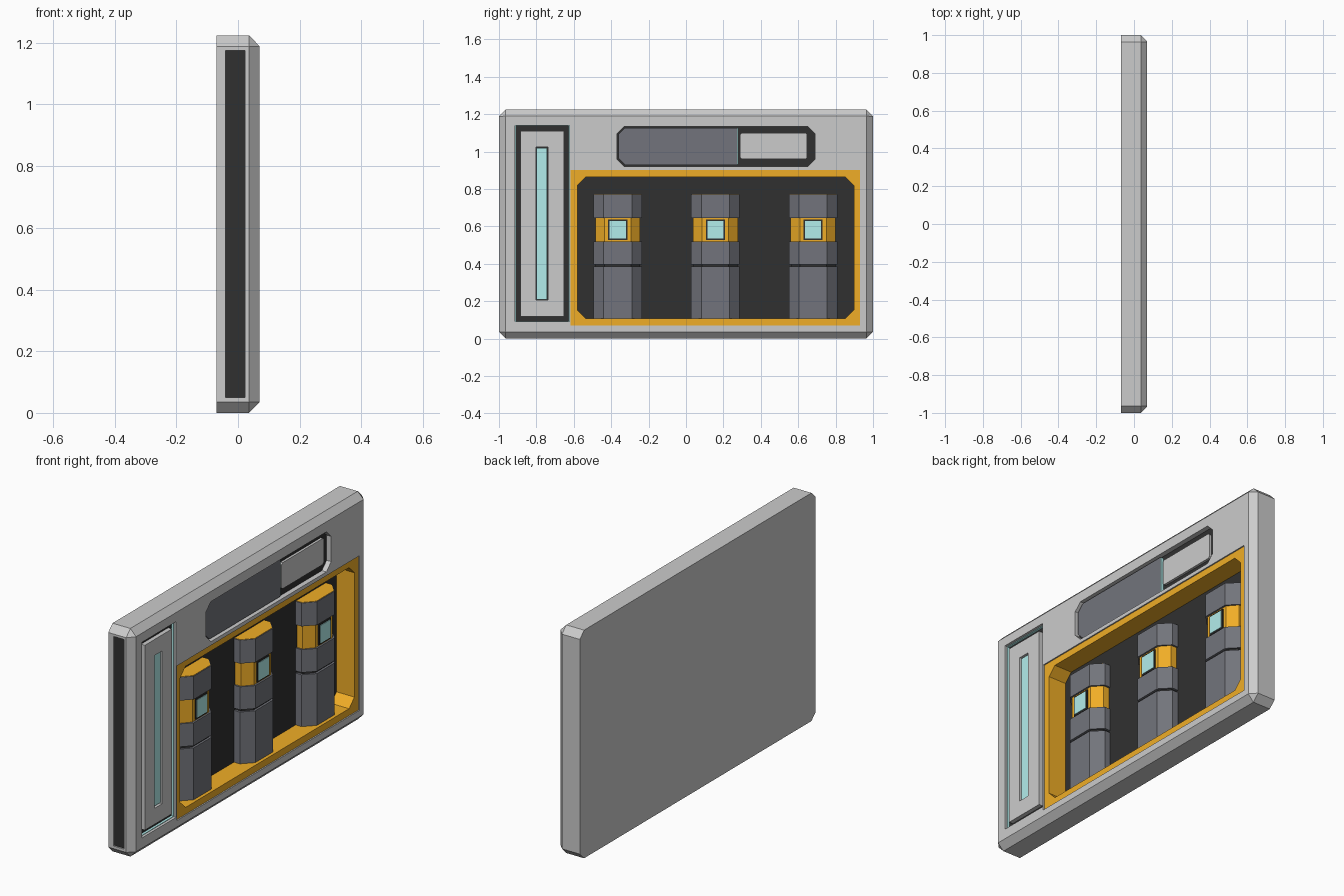
import bpy, bmesh

if "Cube" in bpy.data.objects:
    bpy.data.objects.remove(bpy.data.objects["Cube"])


def material(name, rgb):
    m = bpy.data.materials.new(name)
    m.diffuse_color = (*rgb, 1)
    m.use_nodes = True
    m.node_tree.nodes["Principled BSDF"].inputs["Base Color"].default_value = m.diffuse_color
    return m


ORANGE = material("orange", (0.87, 0.42, 0.02))
TEAL = material("teal", (0.45, 0.85, 0.84))
DARK = material("dark_grey", (0.17, 0.175, 0.2))
BLACK = material("black", (0.03, 0.03, 0.03))


def loft(name, loops, mat=None, closed=False):
    """Skin matching loops; cap the ends, or join last to first for a frame."""
    bm = bmesh.new()
    rings = [[bm.verts.new(p) for p in loop] for loop in loops]
    pairs = list(zip(rings, rings[1:])) + ([(rings[-1], rings[0])] if closed else [])
    for a, b in pairs:
        for i in range(len(a)):
            j = (i + 1) % len(a)
            bm.faces.new((a[i], a[j], b[j], b[i]))
    if not closed:
        bm.faces.new(rings[0])
        bm.faces.new(rings[-1])
    bmesh.ops.remove_doubles(bm, verts=bm.verts, dist=1e-5)
    bmesh.ops.recalc_face_normals(bm, faces=bm.faces)
    me = bpy.data.meshes.new(name)
    bm.to_mesh(me)
    bm.free()
    ob = bpy.data.objects.new(name, me)
    bpy.context.collection.objects.link(ob)
    if mat:
        me.materials.append(mat)
    return ob


def rect(x, y0, y1, z0, z1, c=0.0):
    """Rectangle outline at depth x, with corners cut by c."""
    yz = [(y0 + c, z0), (y1 - c, z0), (y1, z0 + c), (y1, z1 - c),
          (y1 - c, z1), (y0 + c, z1), (y0, z1 - c), (y0, z0 + c)]
    return [(x, y, z) for y, z in yz]


def plate(name, x0, x1, dims, mat=None, c=0.0):
    return loft(name, [rect(x0, *dims, c), rect(x1, *dims, c)], mat)


def frame(name, x0, x1, outer, inner, mat=None, co=0.0, ci=0.0):
    return loft(name, [rect(x0, *outer, co), rect(x1, *outer, co),
                       rect(x1, *inner, ci), rect(x0, *inner, ci)], mat, True)


def inset(d, t):
    return (d[0] + t, d[1] - t, d[2] + t, d[3] - t)


# Wall panel body with bevelled front
FULL = (-1, 1, 0, 1.224)
body = loft("panel_body", [rect(-0.07, *FULL, 0.036), rect(0.036, *FULL, 0.036),
                           rect(0.07, *inset(FULL, 0.035))])

# Recesses cut into the body
LIGHT = (-0.913, -0.624, 0.09, 1.14)
PILL = (-0.37, 0.69, 0.92, 1.135)
BAY = (-0.617, 0.93, 0.07, 0.90)
cutters = [plate("cut_light", 0.04, 0.1, LIGHT),
           plate("cut_pill", 0.035, 0.1, PILL, c=0.04),
           plate("cut_bay", -0.05, 0.1, BAY),
           plate("cut_side", -0.04, 0.022, (-1.02, -0.985, 0.05, 1.175))]
bpy.context.view_layer.objects.active = body
for cut in cutters:
    mod = body.modifiers.new(cut.name, 'BOOLEAN')
    mod.operation = 'DIFFERENCE'
    mod.solver = 'EXACT'
    mod.object = cut
    bpy.ops.object.modifier_apply(modifier=mod.name)
    bpy.data.objects.remove(cut)

# Black strip in the side slot
plate("side_strip", -0.04, 0.022, (-0.992, -0.98, 0.05, 1.175), BLACK)

# Tall light panel on the left
plate("light_panel_floor", 0.038, 0.043, LIGHT, BLACK)
frame("light_panel_glow_edge", 0.043, 0.056, LIGHT, inset(LIGHT, 0.003), TEAL)
PAD = inset(LIGHT, 0.029)
SLOT = (-0.803, -0.737, 0.205, 1.025)
frame("light_panel_pad", 0.043, 0.066, PAD, SLOT)
plate("light_slot_back", 0.043, 0.046, SLOT, BLACK)
plate("light_bar", 0.046, 0.058, inset(SLOT, 0.005), TEAL)

# Display in the upper pill recess
plate("display_floor", 0.033, 0.043, PILL, BLACK, 0.04)
loft("display_cover", [[(x, y, z) for y, z in
     ((-0.362, 0.965), (-0.325, 0.928), (0.274, 0.928),
      (0.274, 1.127), (-0.325, 1.127), (-0.362, 1.09))] for x in (0.043, 0.058)], DARK)
plate("display_glow_edge", 0.043, 0.057, (0.274, 0.277, 0.93, 1.125), TEAL)
plate("display_screen", 0.043, 0.056, (0.29, 0.648, 0.96, 1.1), None, 0.008)

# Storage bay lining
LINING = inset(BAY, 0.01)
OPENING = (-0.58, 0.897, 0.107, 0.864)
plate("bay_back", -0.052, -0.043, LINING, BLACK)
frame("bay_lining", -0.045, 0.063, BAY, OPENING, ORANGE, ci=0.045)


def canister_part(name, yc, z0, z1, mat, s=0.0):
    """Half-octagon block standing against the bay back; s shrinks it."""
    half = [(-0.045, 0.13 - s), (-0.008, 0.13 - s), (0.045 - s, 0.075 - s * 0.4)]
    prof = half + [(x, -y) for x, y in reversed(half)]
    return loft(name, [[(x, yc + y, z) for x, y in prof] for z in (z0, z1)], mat)


# Three canisters
for i, yc in enumerate((-0.365, 0.157, 0.68), 1):
    n = f"canister_{i}_"
    canister_part(n + "base", yc, 0.105, 0.385, DARK)
    canister_part(n + "seam", yc, 0.385, 0.397, BLACK, 0.012)
    canister_part(n + "sleeve", yc, 0.397, 0.52, DARK)
    canister_part(n + "band", yc, 0.52, 0.645, ORANGE, 0.01)
    canister_part(n + "collar", yc, 0.645, 0.77, DARK)
    canister_part(n + "cap", yc, 0.77, 0.772, ORANGE, 0.004)
    W = (yc - 0.051, yc + 0.051, 0.526, 0.637)
    plate(n + "window_rim", 0.03, 0.040, W, BLACK)
    plate(n + "window", 0.03, 0.043, inset(W, 0.008), TEAL)
